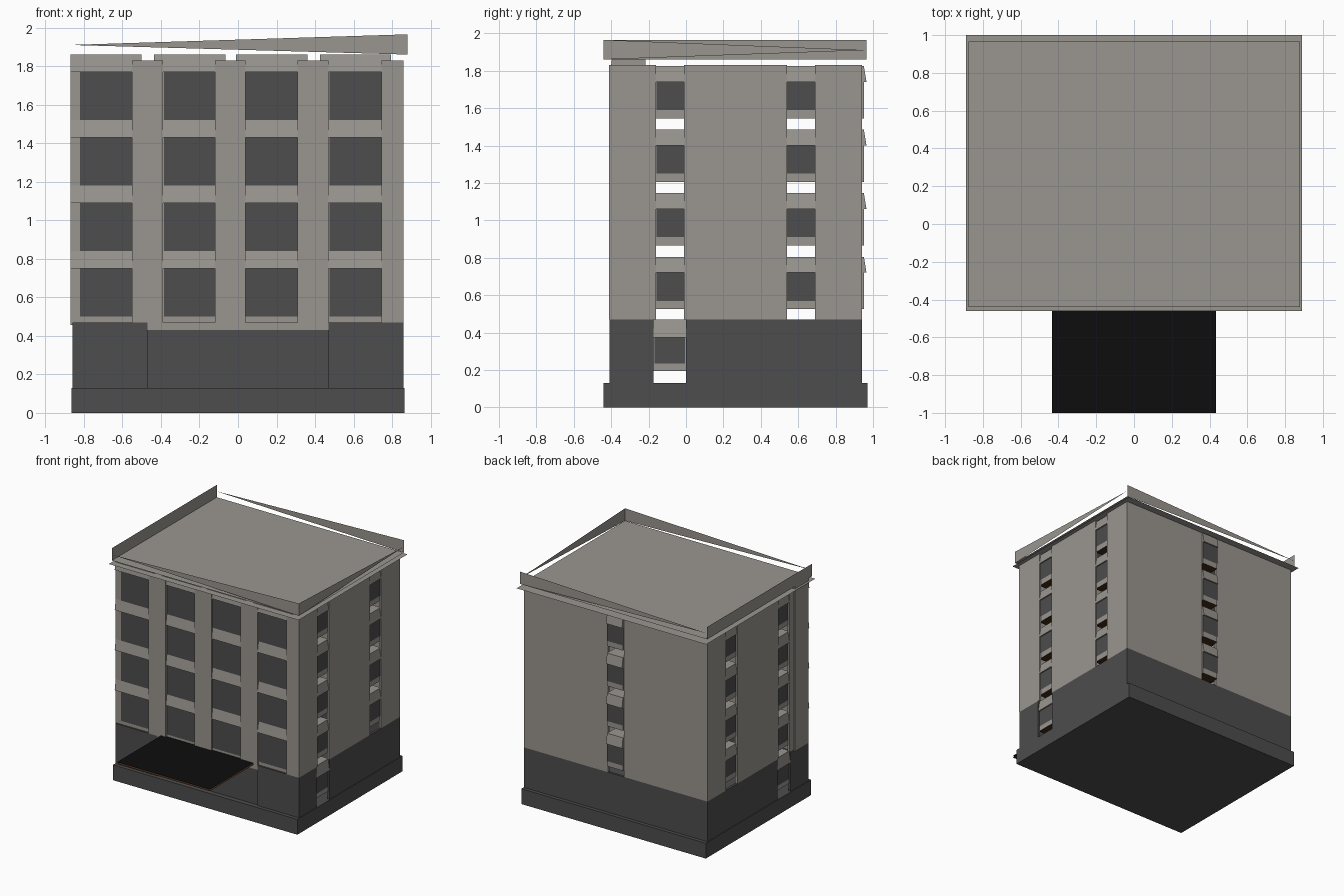
import bpy
from mathutils import Matrix, Vector
from math import radians

cube = bpy.data.objects.get("Cube")
if cube:
    bpy.data.objects.remove(cube, do_unlink=True)


def material(name, r, g, b):
    m = bpy.data.materials.new(name)
    m.use_nodes = True
    m.diffuse_color = (r, g, b, 1)
    bsdf = next(n for n in m.node_tree.nodes if n.type == 'BSDF_PRINCIPLED')
    bsdf.inputs["Base Color"].default_value = (r, g, b, 1)
    bsdf.inputs["Roughness"].default_value = 0.9
    return m


STONE = material("warm grey stone", 0.324, 0.305, 0.279)
DARK = material("dark grey", 0.074, 0.074, 0.074)
BLACK = material("black", 0.004, 0.004, 0.004)
BROWN = material("dark brown", 0.056, 0.023, 0.010)


def build(name, verts, faces, *mats):
    me = bpy.data.meshes.new(name)
    me.from_pydata(verts, [], faces)
    for m in mats:
        me.materials.append(m)
    ob = bpy.data.objects.new(name, me)
    bpy.context.scene.collection.objects.link(ob)
    return ob


def box(name, x, y, z, mat):
    verts = [(a, b, c) for a in x for b in y for c in z]
    faces = [(0, 1, 3, 2), (4, 6, 7, 5), (0, 4, 5, 1),
             (2, 3, 7, 6), (0, 2, 6, 4), (1, 5, 7, 3)]
    return build(name, verts, faces, mat)


def sheet(name, x, y, z, mat):
    verts = [(x[0], y[0], z), (x[1], y[0], z), (x[1], y[1], z), (x[0], y[1], z)]
    return build(name, verts, [(0, 1, 2, 3)], mat)


def window_unit(name, place, width, glass_width, bottom, sill, head, top):
    """Deep box with a sloping hood, brown underside and dark glass; faces -y locally."""
    profile = [(0.18, bottom), (0, bottom), (0, head), (-0.014, head), (0, top), (0.18, top)]
    n, w, g = len(profile), width / 2, glass_width / 2
    verts = [(s * w, d, z) for s in (-1, 1) for d, z in profile]
    faces = [(i, (i + 1) % n, (i + 1) % n + n, i + n) for i in range(n)]
    faces += [tuple(reversed(range(n))), tuple(range(n, 2 * n))]
    # glass plate just proud of the box
    k = len(verts)
    verts += [(-g, -0.003, sill), (g, -0.003, sill), (g, -0.003, head), (-g, -0.003, head)]
    faces.append((k, k + 1, k + 2, k + 3))
    ob = build(name, [place @ Vector(v) for v in verts], faces, STONE, BROWN, DARK)
    ob.data.polygons[0].material_index = 1
    ob.data.polygons[len(faces) - 1].material_index = 2


def facing(x, y, degrees):
    return Matrix.Translation((x, y, 0)) @ Matrix.Rotation(radians(degrees), 4, 'Z')


BASE, MID, TOP = 0.13, 0.47, 1.83
T = 0.02                      # wall thickness
FLOORS = range(4)
RISE = 0.34

# plinth
box("plinth", (-0.865, 0.865), (-0.44, 0.97), (0, BASE), DARK)

# side walls with open vertical slots
for side, label in ((1, "left"), (-1, "right")):
    x = sorted((side * 0.86, side * (0.86 - T)))
    front_end = -0.41 if side > 0 else -0.25
    for i, y in enumerate(((front_end, -0.16), (-0.01, 0.54), (0.69, 0.94))):
        box(f"{label}_wall_{i}", x, y, (MID, TOP), STONE)
    for i, y in enumerate(((-0.41, -0.175), (0, 0.94))):
        box(f"{label}_ground_wall_{i}", x, y, (BASE, MID), DARK)
    # side window units
    for col, y in enumerate((-0.085, 0.615)):
        for f in FLOORS:
            z = 0.525 + f * RISE
            window_unit(f"{label}_window_{col}_{f}", facing(side * 0.845, y, side * 90),
                        0.18, 0.148, z, z + 0.045, z + 0.195, z + 0.28)
    window_unit(f"{label}_ground_window", facing(side * 0.845, -0.087, side * 90),
                0.19, 0.165, 0.195, 0.235, 0.375, MID)

# back wall with one slot
for i, x in enumerate(((-0.86, -0.075), (0.075, 0.86))):
    box(f"back_wall_{i}", x, (0.94 - T, 0.94), (MID, TOP), STONE)
box("back_ground_wall", (-0.86, 0.86), (0.94 - T, 0.94), (BASE, MID), DARK)
for f in FLOORS:
    z = 0.525 + f * RISE
    window_unit(f"back_window_{f}", facing(0, 0.951, 180),
                0.15, 0.148, z, z + 0.045, z + 0.195, z + 0.28)

# front pillars and window units
for i, x in enumerate(((-0.55, -0.39), (-0.12, 0.04), (0.31, 0.47), (0.745, 0.86))):
    box(f"front_pillar_{i}", x, (-0.412, -0.25), (MID, TOP), STONE)
for col, x in enumerate((-0.685, -0.25, 0.175, 0.61)):
    for f in FLOORS:
        z = 0.455 + f * RISE
        window_unit(f"front_window_{col}_{f}", facing(x, -0.396, 0),
                    0.37, 0.27, z, z + 0.045, z + 0.295, z + 0.385)

# front ground floor and entrance
for i, x in enumerate(((-0.86, -0.47), (0.47, 0.86))):
    box(f"front_ground_wall_{i}", x, (-0.41, -0.39), (BASE, MID), DARK)
box("entrance_panel", (-0.47, 0.47), (-0.40, -0.38), (BASE, 0.43), DARK)
box("entrance_lintel", (-0.47, 0.47), (-0.405, -0.38), (0.43, MID), STONE)

# canopy sheets
sheet("canopy_top", (-0.435, 0.435), (-1, -0.40), 0.482, BLACK)
sheet("canopy_underside", (-0.435, 0.435), (-1, -0.40), 0.468, BROWN)

# roof and eaves
sheet("eaves", (-0.89, 0.89), (-0.46, 1), TOP + 0.004, STONE)
sheet("roof", (-0.875, 0.88), (-0.44, 0.965), 1.86, STONE)

# parapet: one full side, three tapering sides
LOW, HALF, HIGH = 1.86, 1.91, 1.965
L, R, F, B = -0.875, 0.88, -0.44, 0.965
build("parapet_right", [(L, F, LOW), (L, B, LOW), (L, B, HIGH), (L, F, HIGH)],
      [(0, 1, 2, 3)], STONE)
for name, wide, tip in (("front", (R, F), (L, F)), ("back", (R, B), (L, B)),
                        ("left", (R, F), (R, B))):
    build(f"parapet_{name}", [(*wide, LOW), (*tip, HALF), (*wide, HIGH)],
          [(0, 1, 2)], STONE)
